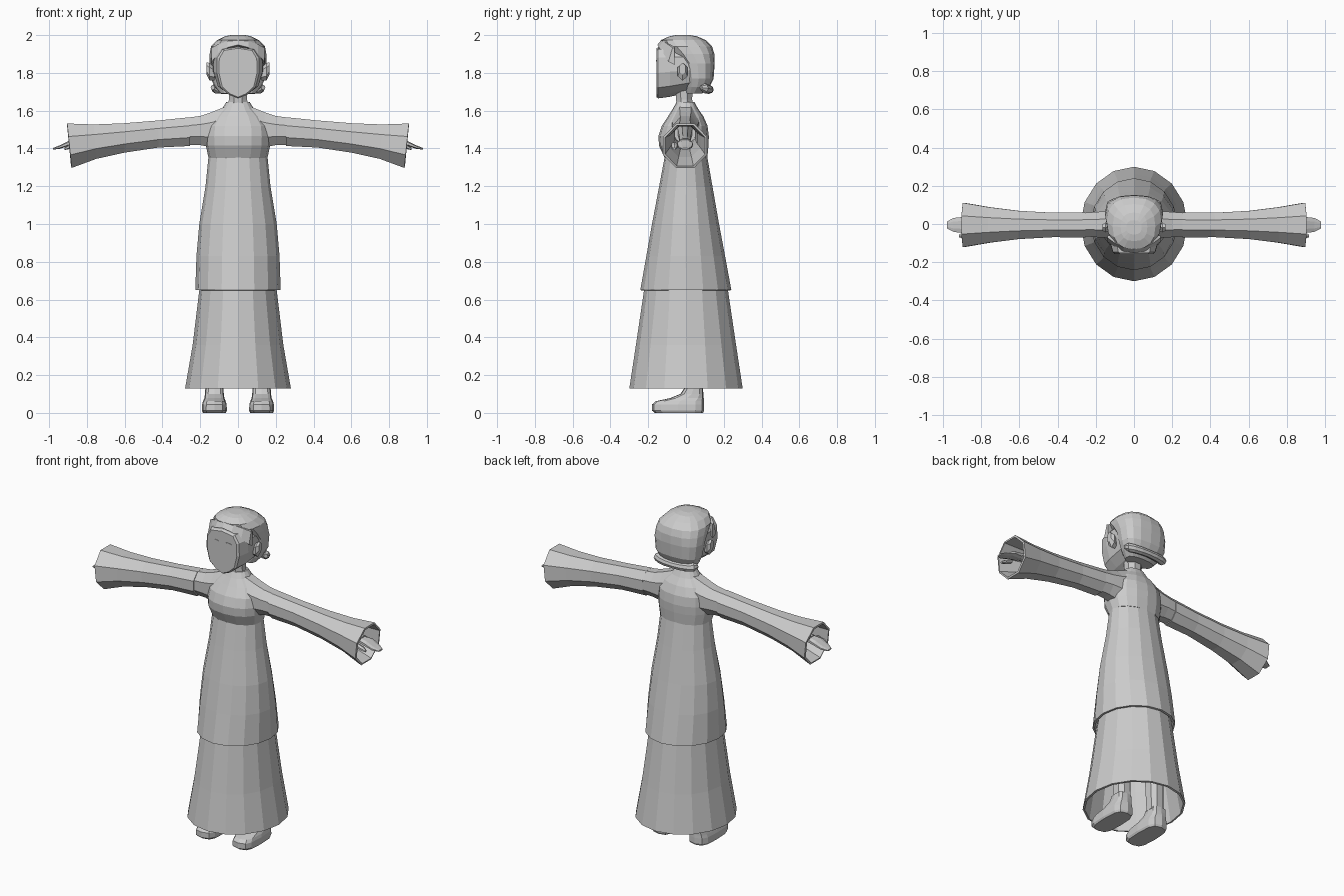
import bpy, bmesh, math
from mathutils import Vector

grey = bpy.data.materials.new("plain grey")
grey.diffuse_color = (0.6, 0.6, 0.6, 1)


def oval(n, ra, lo, hi, power=1.0, turn=0.0):
    """Closed outline as (a, b): half width ra, b running from lo to hi."""
    mid, rb, pts = (lo + hi) / 2, (hi - lo) / 2, []
    for i in range(n):
        t = 2 * math.pi * (i + turn) / n
        c, s = math.cos(t), math.sin(t)
        pts.append((ra * math.copysign(abs(c) ** power, c),
                    mid + rb * math.copysign(abs(s) ** power, s)))
    return pts


def loft(name, rings, caps=True, thick=0.0, mirror=False):
    """Skin a list of matching rings with flat quads."""
    bm = bmesh.new()
    rows = [[bm.verts.new(p) for p in r] for r in rings]
    n = len(rows[0])
    for a, b in zip(rows, rows[1:]):
        for i in range(n):
            bm.faces.new((a[i], a[(i + 1) % n], b[(i + 1) % n], b[i]))
    if caps:
        bm.faces.new(rows[0])
        bm.faces.new(rows[-1])
    bmesh.ops.recalc_face_normals(bm, faces=bm.faces)
    me = bpy.data.meshes.new(name)
    bm.to_mesh(me)
    bm.free()
    me.materials.append(grey)
    ob = bpy.data.objects.new(name, me)
    bpy.context.collection.objects.link(ob)
    if thick:
        m = ob.modifiers.new("cloth", "SOLIDIFY")
        m.thickness, m.offset = thick, -1
    if mirror:
        ob.modifiers.new("both sides", "MIRROR")
    return ob


def stack(name, rows, n, power=1.0, turn=0.0, cx=0.0, **kw):
    """Loft upward from rows of (z, half width, front y, back y)."""
    return loft(name, [[(cx + a, b, z) for a, b in oval(n, r, f, k, power, turn)]
                       for z, r, f, k in rows], **kw)


def reach(name, rows, n, cy=0.0, power=1.0, lean=0.0, **kw):
    """Loft outward along x from rows of (x, half depth, low z, high z)."""
    return loft(name, [[(x + lean * (b - lo) * k, cy + a, b)
                        for a, b in oval(n, r / math.cos(math.pi / n),
                                         *grow(lo, hi, n), power, 0.5)]
                       for k, (x, r, lo, hi) in enumerate(rows)], mirror=True, **kw)


def grow(lo, hi, n):
    """Widen limits so a flat-sided outline touches them."""
    m, h = (lo + hi) / 2, (hi - lo) / 2 / math.cos(math.pi / n)
    return m - h, m + h


# Long skirt and tunic
stack("skirt", [(0.13, .28, -.30, .30), (0.36, .24, -.265, .265),
                (0.65, .205, -.222, .222), (0.72, .195, -.205, .205)],
      16, caps=False, thick=.012)
stack("tunic_lower", [(0.65, .226, -.242, .24), (0.83, .22, -.21, .207), (1.0, .205, -.18, .175),
                      (1.2, .172, -.142, .14), (1.36, .156, -.112, .112)],
      16, caps=False, thick=.012)
stack("bodice", [(1.35, .156, -.113, .113), (1.415, .17, -.143, .119), (1.465, .172, -.146, .121),
                 (1.52, .165, -.128, .114), (1.57, .13, -.095, .092), (1.61, .085, -.07, .064),
                 (1.645, .062, -.05, .045)], 16, power=.9)

# Shoulders, flared sleeves and hands
reach("shoulder", [(.07, .075, 1.42, 1.62), (.14, .07, 1.405, 1.592),
                   (.20, .066, 1.418, 1.572), (.275, .06, 1.42, 1.562)], 8, cy=-.003)
reach("sleeve", [(.255, .066, 1.413, 1.565), (.42, .064, 1.405, 1.548), (.60, .074, 1.378, 1.533),
                 (.75, .093, 1.345, 1.527), (.88, .116, 1.297, 1.532)],
      8, cy=-.005, lean=.026, caps=False, thick=.012)
reach("forearm", [(.30, .04, 1.45, 1.53), (.78, .028, 1.425, 1.465), (.86, .032, 1.42, 1.452)], 8, cy=-.005)
reach("hand", [(.84, .03, 1.418, 1.45), (.90, .041, 1.412, 1.438),
               (.945, .036, 1.398, 1.416), (.98, .018, 1.394, 1.402)], 8, cy=-.005, power=.8)
reach("thumb", [(.85, .014, 1.412, 1.432), (.895, .016, 1.398, 1.418),
                (.918, .007, 1.392, 1.404)], 6, cy=-.062)

# Shoes with legs rising into the skirt
stack("shoe", [(0.005, .062, -.165, .09), (0.012, .066, -.18, .096), (0.045, .065, -.18, .096),
               (0.062, .06, -.16, .095), (0.078, .053, -.085, .094), (0.10, .05, -.03, .092),
               (0.13, .048, -.01, .09)], 12, power=.6, cx=.125, mirror=True)
stack("shoe_sole", [(0, .06, -.165, .09), (0.012, .066, -.18, .096)], 12, power=.6, cx=.125, mirror=True)
stack("leg", [(0.12, .046, -.008, .088), (0.32, .05, -.02, .085), (0.6, .055, -.045, .07)],
      8, power=.8, turn=.5, cx=.12, mirror=True)

# Neck
stack("neck", [(1.60, .062, -.052, .045), (1.66, .052, -.056, .036), (1.74, .055, -.06, .04)], 8, turn=.5)


# Face: pointed-chin outline swept back from a flat front
half = [(0, 1.665), (.048, 1.684), (.092, 1.722), (.112, 1.80), (.11, 1.88), (.082, 1.925), (0, 1.937)]
outline = half + [(-x, z) for x, z in half[-2:0:-1]]
loft("face", [[(x * s, y, 1.80 + (z - 1.80) * t + lift) for x, z in outline]
              for y, s, t, lift in ((-.156, .9, .95, 0), (-.147, 1, 1, 0),
                                    (-.085, 1.16, .98, .006), (.03, 1.22, .85, .015))])

# Closed eyelids
loft("closed_eye", [[(x, y, 1.862 + .006 * math.sin(math.pi * (x - .02) / .045) + dz)
                     for y, dz in ((-.158, -.002), (-.158, .002), (-.15, .002), (-.15, -.002))]
                    for x in (.02, .035, .05, .065)], mirror=True)

# Hair cap, cut back at the temples, with a swept fringe
stack("hair", [(1.69, .092, .0, .085), (1.725, .122, -.005, .125), (1.77, .143, -.01, .146),
               (1.85, .152, -.03, .152), (1.90, .150, -.075, .15), (1.94, .143, -.118, .138),
               (1.973, .112, -.132, .105), (1.993, .07, -.09, .06), (2.0, .04, -.055, .02)],
      16, power=.8)
loft("fringe", [[(x, y, z) for y, z in ((-.152 + 3 * x * x, 1.948 - 4.5 * x * x),
                                       (-.13 + 3 * x * x, 1.976 - 2.2 * x * x),
                                       (-.06, 1.972 - 2.2 * x * x),
                                       (-.06, 1.93 - 4.5 * x * x))]
                for x in (-.14, -.105, -.055, 0, .055, .105, .14)])

# Ears
reach("ear", [(.125, .016, 1.765, 1.825), (.15, .026, 1.765, 1.847),
              (.166, .016, 1.795, 1.85)], 6, cy=-.018)

# Rolled hair along the nape, ends curling forward
roll = []
for i in range(9):
    t = (i - 4) / 4
    r = .012 if abs(t) == 1 else .028 - .006 * (1 - abs(t))
    c = Vector((.135 * math.sin(t * 1.45), .125 - .045 * t * t, 1.712 + .01 * t * t))
    d = Vector((math.cos(t * 1.1), -math.sin(t * 1.1), 0))
    side = Vector((-d.y, d.x, 0))
    roll.append([c + side * a * r + Vector((0, 0, b * r)) for a, b in oval(8, 1, -1, 1)])
loft("nape_roll", roll)
